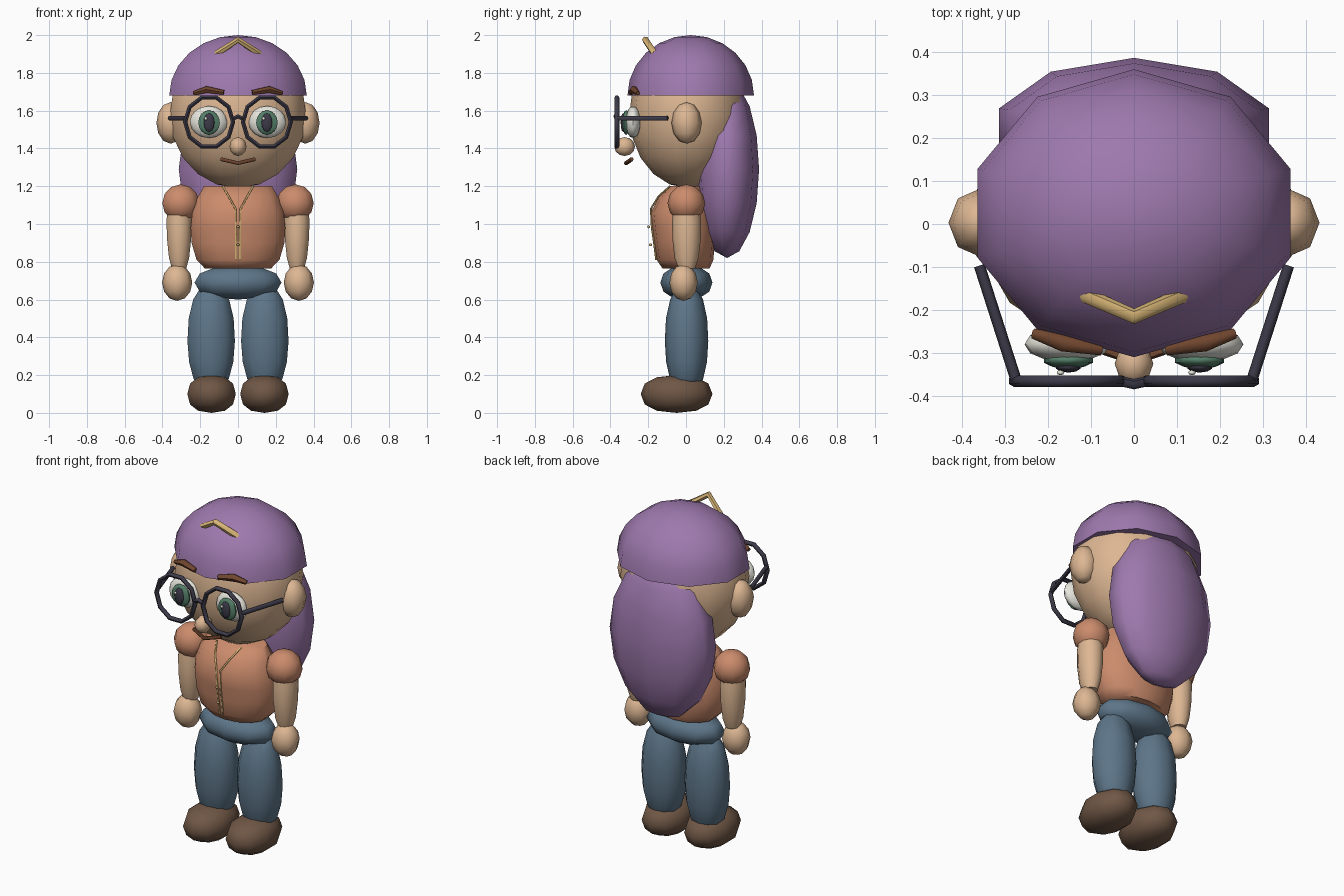
import bpy, bmesh, math
from mathutils import Vector

if "Cube" in bpy.data.objects:
    bpy.data.objects.remove(bpy.data.objects["Cube"])


def material(name, rgb):
    m = bpy.data.materials.new(name)
    m.diffuse_color = (*rgb, 1)
    m.use_nodes = True
    m.node_tree.nodes["Principled BSDF"].inputs["Base Color"].default_value = m.diffuse_color
    return m


PURPLE = material("purple", (0.34, 0.19, 0.42))
SKIN = material("skin", (0.72, 0.47, 0.29))
ORANGE = material("terracotta", (0.60, 0.26, 0.15))
BLUE = material("denim_blue", (0.11, 0.18, 0.25))
SHOE = material("shoe_brown", (0.16, 0.095, 0.06))
DARK = material("dark_frame", (0.045, 0.042, 0.065))
GOLD = material("gold", (0.68, 0.46, 0.18))
WHITE = material("eye_white", (0.80, 0.79, 0.72))
GREEN = material("iris_green", (0.09, 0.21, 0.14))
BROW = material("brow_brown", (0.16, 0.06, 0.027))


def smooth(ob):
    bpy.ops.object.select_all(action='DESELECT')
    ob.select_set(True)
    bpy.context.view_layer.objects.active = ob
    bpy.ops.object.shade_smooth_by_angle(angle=math.radians(60))


def lathe(name, mat, center, rings, segs=10):
    """Loft of ellipse rings (z, rx, ry, y offset), capped at both ends; low to high."""
    bm = bmesh.new()
    loops = []
    for z, rx, ry, oy in rings:
        if rx < 1e-5:
            loops.append([bm.verts.new((0, oy, z))])
            continue
        loops.append([bm.verts.new((rx * math.sin(2 * math.pi * i / segs),
                                    oy - ry * math.cos(2 * math.pi * i / segs), z))
                      for i in range(segs)])
    for a, b in zip(loops, loops[1:]):
        for i in range(segs):
            j = (i + 1) % segs
            quad = [a[i % len(a)], a[j % len(a)], b[j % len(b)], b[i % len(b)]]
            bm.faces.new(list(dict.fromkeys(quad)))
    for end in (loops[0], loops[-1]):
        if len(end) > 2:
            bm.faces.new(end)
    bmesh.ops.recalc_face_normals(bm, faces=bm.faces[:])
    me = bpy.data.meshes.new(name)
    bm.to_mesh(me)
    bm.free()
    me.materials.append(mat)
    ob = bpy.data.objects.new(name, me)
    ob.location = center
    bpy.context.collection.objects.link(ob)
    smooth(ob)
    return ob


def ellipsoid(name, mat, center, radii, segs=10, rows=8, start=-90, power=1.0):
    """Ellipsoid from latitude start to the top; power below 1 makes it boxier."""
    rings = []
    for k in range(rows + 1):
        t = math.radians(start + (90 - start) * k / rows)
        c = max(0.0, math.cos(t)) ** power
        s = math.copysign(abs(math.sin(t)) ** power, math.sin(t))
        if c < 1e-4:
            c = 0
        rings.append((radii[2] * s, radii[0] * c, radii[1] * c, 0))
    return lathe(name, mat, center, rings, segs)


def tube(name, mat, points, radius, closed=False, taper=None):
    cu = bpy.data.curves.new(name, 'CURVE')
    cu.dimensions = '3D'
    cu.bevel_depth = radius
    cu.bevel_resolution = 1
    cu.use_fill_caps = True
    sp = cu.splines.new('POLY')
    sp.points.add(len(points) - 1)
    for i, p in enumerate(points):
        sp.points[i].co = (*p, 1)
        sp.points[i].radius = taper[i] if taper else 1
    sp.use_cyclic_u = closed
    cu.materials.append(mat)
    ob = bpy.data.objects.new(name, cu)
    bpy.context.collection.objects.link(ob)
    bpy.ops.object.select_all(action='DESELECT')
    ob.select_set(True)
    bpy.context.view_layer.objects.active = ob
    bpy.ops.object.convert(target='MESH')
    smooth(bpy.context.view_layer.objects.active)


# Head, cap and long hair
ellipsoid("head", SKIN, (0, 0.01, 1.58), (0.37, 0.31, 0.39), 14, 10)
ellipsoid("cap", PURPLE, (0, 0.025, 1.68), (0.383, 0.335, 0.32), 10, 6, start=0)
ellipsoid("back_hair", PURPLE, (0, 0.217, 1.29), (0.33, 0.17, 0.47), 10, 8)

# Face centre: nose, mouth, cap ornament
ellipsoid("nose", SKIN, (0, -0.325, 1.41), (0.045, 0.055, 0.05), 8, 6)
tube("mouth", BROW, [(-0.09, -0.287, 1.343), (0, -0.318, 1.322), (0.09, -0.287, 1.343)], 0.011)
tube("cap_chevron", GOLD, [(-0.115, -0.165, 1.9), (0, -0.215, 1.975), (0.115, -0.165, 1.9)], 0.018)

# Shirt torso and hips
lathe("shirt", ORANGE, (0, 0, 0),
      [(0.765, 0.18, 0.125, 0), (0.81, 0.225, 0.15, -0.005), (0.9, 0.252, 0.16, -0.008),
       (0.98, 0.257, 0.167, -0.012), (1.06, 0.248, 0.167, -0.02), (1.14, 0.22, 0.135, -0.01),
       (1.2, 0.185, 0.09, 0.0)], 14)
ellipsoid("hips", BLUE, (0, 0.002, 0.69), (0.242, 0.138, 0.09), 10, 6, power=0.9)

# Shirt buttons
for z, y in ((0.985, -0.198), (0.89, -0.188)):
    ellipsoid("button", GOLD, (0, y, z), (0.008, 0.008, 0.008), 8, 4)

# Glasses bridge
tube("glasses_bridge", DARK, [(-0.03, -0.366, 1.555), (0, -0.373, 1.57), (0.03, -0.366, 1.555)], 0.012)

for s, side in ((-1, "left"), (1, "right")):
    # Ears and eyes
    ellipsoid(side + "_ear", SKIN, (s * 0.357, 0.003, 1.535), (0.075, 0.08, 0.11), 8, 6)
    ellipsoid(side + "_eyeball", WHITE, (s * 0.155, -0.28, 1.54), (0.1, 0.042, 0.085), 12, 8)
    ellipsoid(side + "_iris", GREEN, (s * 0.153, -0.317, 1.537), (0.06, 0.02, 0.065), 10, 8)
    ellipsoid(side + "_pupil", DARK, (s * 0.153, -0.333, 1.537), (0.03, 0.013, 0.05), 10, 6)
    ellipsoid(side + "_eye_glint", WHITE, (s * 0.153 - 0.018, -0.346, 1.558), (0.009, 0.006, 0.009), 8, 4)
    tube(side + "_brow", BROW, [(s * 0.235, -0.255, 1.692), (s * 0.165, -0.277, 1.712),
                                (s * 0.075, -0.292, 1.696)], 0.02, taper=(0.6, 1, 0.7))

    # Glasses rim and temple arm
    rim = [(s * 0.153 + 0.127 * math.cos(a), -0.366, 1.54 + 0.136 * math.sin(a))
           for a in (math.tau * i / 10 for i in range(10))]
    tube(side + "_glasses_rim", DARK, rim, 0.013, closed=True)
    tube(side + "_glasses_temple", DARK, [(s * 0.275, -0.362, 1.56), (s * 0.36, -0.097, 1.56)], 0.013)

    # Shirt opening trim
    tube(side + "_shirt_trim", GOLD,
         [(s * 0.08, -0.085, 1.2), (s * 0.05, -0.145, 1.147), (s * 0.013, -0.186, 1.08),
          (s * 0.011, -0.181, 0.98), (s * 0.011, -0.169, 0.9), (s * 0.011, -0.158, 0.81)], 0.005)

    # Arms
    ellipsoid(side + "_sleeve", ORANGE, (s * 0.303, 0.002, 1.11), (0.103, 0.1, 0.1), 10, 6)
    lathe(side + "_arm", SKIN, (s * 0.312, 0.003, 0),
          [(0.765, 0.04, 0.045, 0), (0.82, 0.056, 0.064, 0), (0.92, 0.067, 0.075, 0),
           (1.02, 0.07, 0.077, 0), (1.1, 0.06, 0.065, 0)], 10)
    ellipsoid(side + "_hand", SKIN, (s * 0.322, -0.013, 0.69), (0.08, 0.075, 0.097), 8, 6)

    # Legs and shoes
    lathe(side + "_leg", BLUE, (s * 0.142, 0.003, 0),
          [(0.14, 0.07, 0.07, 0), (0.18, 0.098, 0.088, 0), (0.27, 0.123, 0.108, 0),
           (0.38, 0.132, 0.115, 0), (0.5, 0.125, 0.109, 0), (0.6, 0.1, 0.087, 0),
           (0.67, 0.055, 0.05, 0)], 10)
    ellipsoid(side + "_shoe", SHOE, (s * 0.14, -0.05, 0.1), (0.135, 0.19, 0.1), 10, 6, power=0.85)
